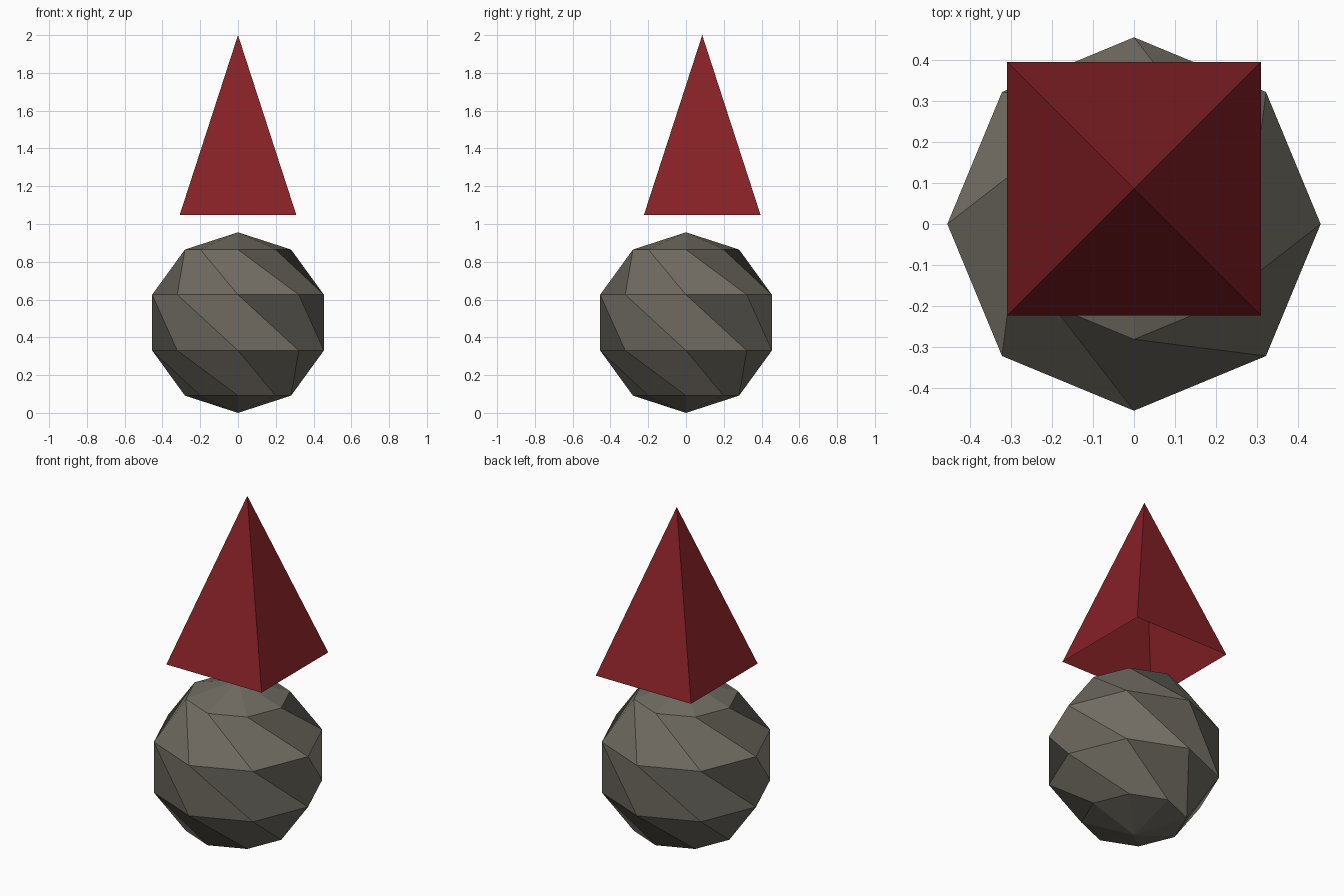
import bpy
from math import sin, cos, pi

if "Cube" in bpy.data.objects:
    bpy.data.objects.remove(bpy.data.objects["Cube"])


def make_part(name, verts, faces, color):
    mesh = bpy.data.meshes.new(name)
    mesh.from_pydata(verts, [], faces)
    mesh.update()
    mat = bpy.data.materials.new(name + "_colour")
    mat.diffuse_color = color
    mat.use_nodes = True
    mat.node_tree.nodes["Principled BSDF"].inputs["Base Color"].default_value = mat.diffuse_color
    mesh.materials.append(mat)
    obj = bpy.data.objects.new(name, mesh)
    bpy.context.collection.objects.link(obj)
    return obj


# Stone ball: 8 sides, 5 bands, with quads slanted one step around
R, SIDES, BANDS = 0.478, 8, 5
verts = []
for k in range(1, BANDS):
    a = pi * k / BANDS
    for i in range(SIDES):
        t = 2 * pi * i / SIDES
        verts.append((R * sin(a) * cos(t), R * sin(a) * sin(t), R + R * cos(a)))
top = len(verts)
bottom = top + 1
verts += [(0, 0, 2 * R), (0, 0, 0)]


def ring(k, i):
    return k * SIDES + i % SIDES


faces = []
for i in range(SIDES):
    faces.append((top, ring(0, i), ring(0, i + 1)))
    faces.append((bottom, ring(BANDS - 2, i + 1), ring(BANDS - 2, i)))
    for k in range(BANDS - 2):
        faces.append((ring(k, i + 1), ring(k, i), ring(k + 1, i + 1), ring(k + 1, i + 2)))
make_part("stone_ball", verts, faces, (0.16, 0.147, 0.12, 1))

# Red hat: four-sided pyramid, open underneath, set slightly back
H, CY, BASE = 0.309, 0.086, 1.047
hat = [(x * H, CY + y * H, BASE) for x, y in ((-1, -1), (1, -1), (1, 1), (-1, 1))]
hat.append((0, CY, 2.0))
make_part("pointed_hat", hat, [(i, (i + 1) % 4, 4) for i in range(4)],
          (0.24, 0.015, 0.02, 1))
